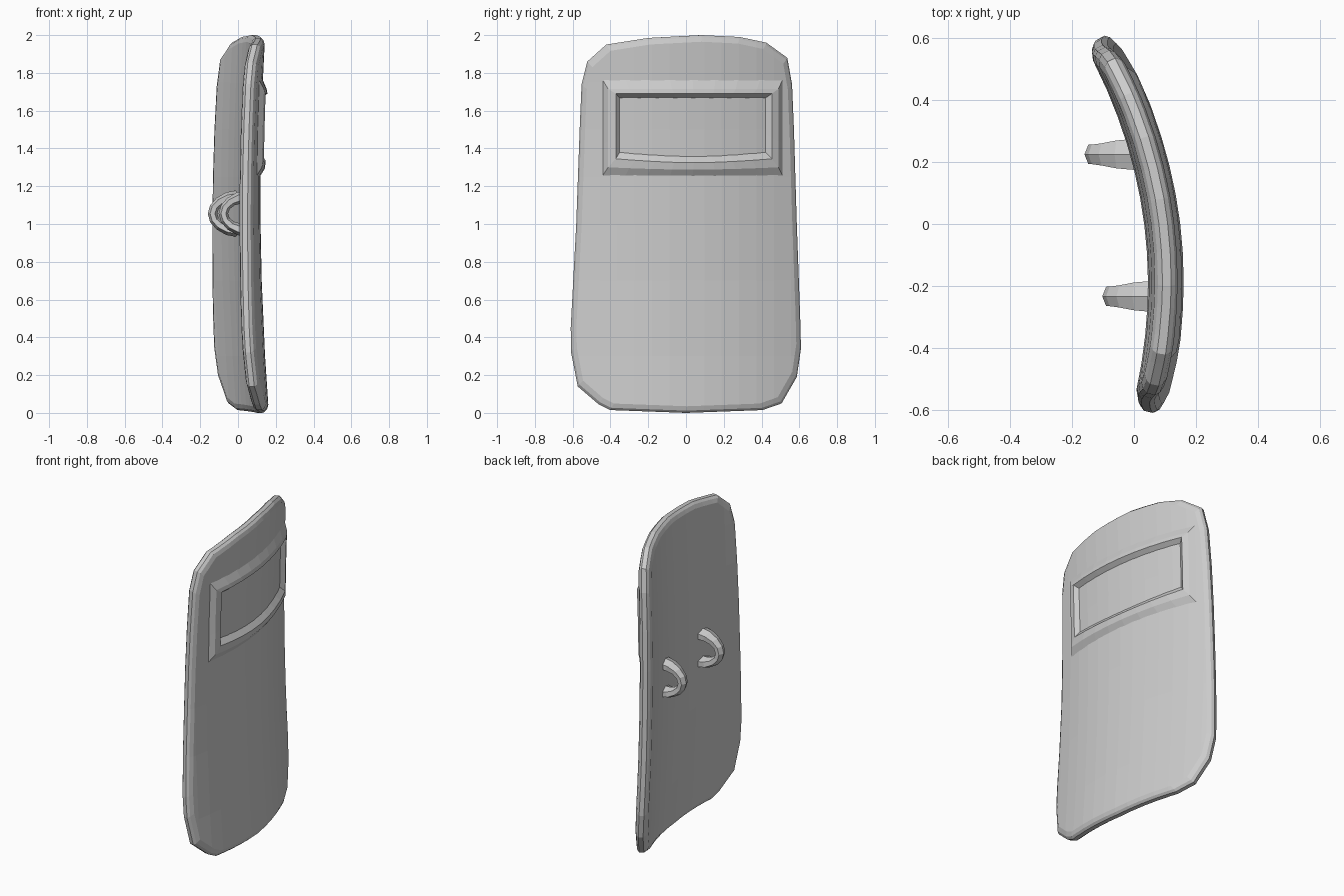
import bpy, bmesh, math
from mathutils import Vector

if "Cube" in bpy.data.objects:
    bpy.data.objects.remove(bpy.data.objects["Cube"])

HALF = 0.037  # half thickness of the panel


def bend(y, z, d):
    """Map a flat (y, z) point at depth d onto the curved, leaning panel."""
    x = 0.075 - 0.124 * y - 0.33 * y * y - 0.025 * y ** 3
    slope = -0.124 - 0.66 * y - 0.075 * y * y
    lean = 0.04 - 0.0788 * z + 0.0344 * z * z
    n = Vector((1, -slope)).normalized()
    return Vector((x + lean + n.x * d, y + n.y * d, z))


def finish(bm, name):
    bmesh.ops.recalc_face_normals(bm, faces=bm.faces)
    me = bpy.data.meshes.new(name)
    bm.to_mesh(me)
    bm.free()
    ob = bpy.data.objects.new(name, me)
    bpy.context.collection.objects.link(ob)
    return ob


def bridge(bm, loops, closed=False):
    """Quads between consecutive rings of vertices."""
    pairs = list(zip(loops, loops[1:])) + ([(loops[-1], loops[0])] if closed else [])
    for a, b in pairs:
        for i in range(len(a)):
            j = (i + 1) % len(a)
            bm.faces.new((a[i], a[j], b[j], b[i]))


# Shield panel: rounded outline with a bevelled rim, sliced and bent
outline = [(0.08, 2.0), (0.28, 1.99), (0.42, 1.96), (0.53, 1.88), (0.555, 1.74),
           (0.565, 1.5), (0.58, 1.0), (0.598, 0.5), (0.602, 0.34), (0.58, 0.19),
           (0.5, 0.05), (0.4, 0.015), (0.0, 0.0), (-0.4, 0.015), (-0.46, 0.045),
           (-0.57, 0.14), (-0.605, 0.32), (-0.607, 0.45), (-0.578, 1.0),
           (-0.56, 1.5), (-0.55, 1.74), (-0.52, 1.86), (-0.42, 1.95), (-0.2, 1.985)]


def inset(pts, amount):
    return [(y * (1 - amount / 0.6), 1 + (z - 1) * (1 - amount)) for y, z in pts]


bm = bmesh.new()
rings = []
for amount, depth in ((0.035, -HALF), (0.012, -0.028), (0, -0.014),
                      (0, 0.014), (0.012, 0.028), (0.035, HALF)):
    rings.append([bm.verts.new((depth, y, z)) for y, z in inset(outline, amount)])
bridge(bm, rings)
bm.faces.new(rings[0])
bm.faces.new(rings[-1])
cuts = [((0, -0.54 + 0.09 * i, 0), (0, 1, 0)) for i in range(13)]
cuts += [((0, 0, z), (0, 0, 1)) for z in (0.3, 0.7, 1.0, 1.25, 1.5, 1.75)]
for co, no in cuts:
    bmesh.ops.bisect_plane(bm, geom=bm.verts[:] + bm.edges[:] + bm.faces[:],
                           dist=1e-4, plane_co=co, plane_no=no)
for v in bm.verts:
    v.co = bend(v.co.y, v.co.z, v.co.x)
finish(bm, "shield_panel")


# Window frame: nested rectangular loops forming a raised lip on the front
def rect_loop(y0, y1, z0, z1, sag):
    n, m = 8, 3
    pts = []
    for i in range(n):
        t = i / n
        pts.append((y0 + (y1 - y0) * t, z0 - sag * math.sin(math.pi * t)))
    pts += [(y1, z0 + (z1 - z0) * i / m) for i in range(m)]
    pts += [(y1 + (y0 - y1) * i / n, z1) for i in range(n)]
    pts += [(y0, z1 + (z0 - z1) * i / m) for i in range(m)]
    return pts


bm = bmesh.new()
profile = [((-0.44, 0.50, 1.25, 1.77, 0.0), -0.004),
           ((-0.405, 0.465, 1.30, 1.715, 0.012), 0.022),
           ((-0.365, 0.43, 1.345, 1.69, 0.02), 0.027),
           ((-0.345, 0.405, 1.385, 1.665, 0.022), -0.004)]
bridge(bm, [[bm.verts.new(bend(y, z, HALF + d)) for y, z in rect_loop(*r)]
            for r, d in profile])
finish(bm, "window_frame")


# Grip loops on the back, with flared feet
def grip(name, y):
    base = bend(y, 1.05, -HALF)
    bm = bmesh.new()
    loops = []
    steps = 8
    for i in range(steps + 1):
        a = math.pi * i / steps
        flare = abs(math.cos(a)) ** 4
        c = Vector((base.x + 0.015 - 0.137 * math.sin(a), base.y, 1.055 + 0.09 * math.cos(a)))
        out = Vector((-math.sin(a), 0, math.cos(a)))
        w, t = 0.036 + 0.022 * flare, 0.025 + 0.01 * flare
        loops.append([bm.verts.new(c + out * t * math.cos(k * math.pi / 3)
                                   + Vector((0, w * math.sin(k * math.pi / 3), 0)))
                      for k in range(6)])
    bridge(bm, loops)
    bm.faces.new(loops[0])
    bm.faces.new(loops[-1])
    finish(bm, name)


grip("left_grip", 0.235)
grip("right_grip", -0.235)
